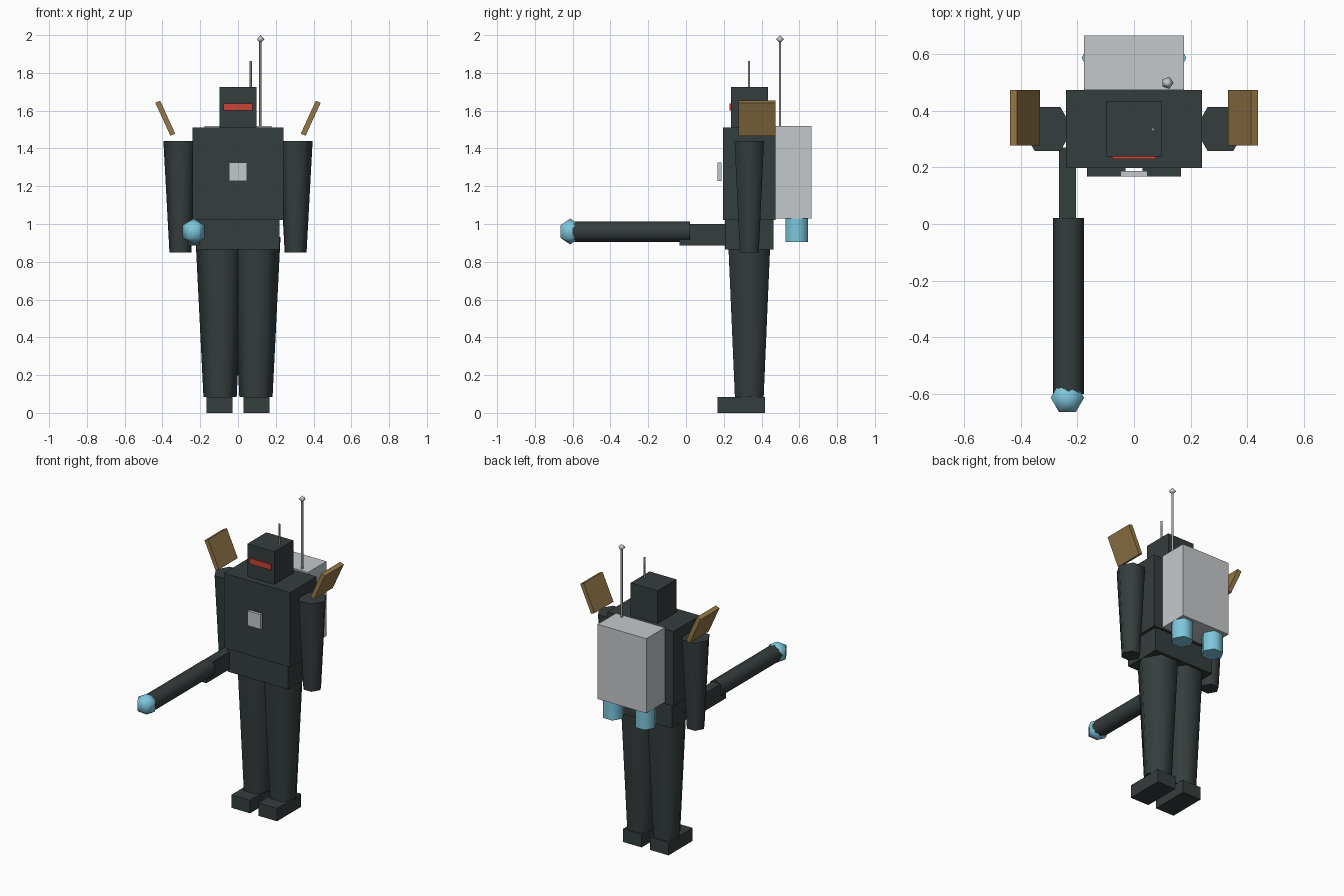
import bpy, bmesh, math
from mathutils import Vector

if "Cube" in bpy.data.objects:
    bpy.data.objects.remove(bpy.data.objects["Cube"])


def make_material(name, r, g, b):
    mat = bpy.data.materials.new(name)
    mat.use_nodes = True
    mat.diffuse_color = (r, g, b, 1)
    mat.node_tree.nodes["Principled BSDF"].inputs["Base Color"].default_value = (r, g, b, 1)
    return mat


DARK = make_material("charcoal", 0.036, 0.047, 0.047)
LIGHT = make_material("light_grey", 0.56, 0.58, 0.60)
GOLD = make_material("bronze", 0.30, 0.19, 0.065)
RED = make_material("red", 0.60, 0.06, 0.04)
BLUE = make_material("sky_blue", 0.21, 0.57, 0.72)
STEEL = make_material("steel", 0.36, 0.36, 0.36)


def add_object(name, bm, mat, loc=(0, 0, 0), rot=(0, 0, 0)):
    bmesh.ops.recalc_face_normals(bm, faces=bm.faces)
    mesh = bpy.data.meshes.new(name)
    bm.to_mesh(mesh)
    bm.free()
    mesh.materials.append(mat)
    ob = bpy.data.objects.new(name, mesh)
    ob.location, ob.rotation_euler = loc, rot
    bpy.context.collection.objects.link(ob)
    return ob


def box(name, lo, hi, mat, tilt=0):
    """Box between two corners, tilted about its own middle."""
    lo, hi = Vector(lo), Vector(hi)
    bm = bmesh.new()
    bmesh.ops.create_cube(bm, size=1)
    bmesh.ops.scale(bm, vec=hi - lo, verts=bm.verts)
    return add_object(name, bm, mat, (lo + hi) / 2, (0, tilt, 0))


def lathe(name, profile, mat, loc, sides=6, rot=(0, 0, 0)):
    """Smooth-sided turned part; profile is (radius, height) from the bottom up."""
    bm = bmesh.new()
    rings = []
    for r, z in profile:
        if r == 0:
            rings.append([bm.verts.new((0, 0, z))])
            continue
        turns = [math.tau * i / sides for i in range(sides)]
        rings.append([bm.verts.new((r * math.cos(a), r * math.sin(a), z)) for a in turns])
    for low, high in zip(rings, rings[1:]):
        for i in range(sides):
            j = (i + 1) % sides
            corners = [low[i % len(low)], low[j % len(low)],
                       high[j % len(high)], high[i % len(high)]]
            bm.faces.new(list(dict.fromkeys(corners))).smooth = True
    # Flat caps with crisp rims
    for ring in (rings[0], rings[-1]):
        if len(ring) > 1:
            for edge in bm.faces.new(ring).edges:
                edge.smooth = False
    return add_object(name, bm, mat, loc, rot)


def ball(name, radius, stacks, mat, loc, sides):
    steps = [math.pi * i / stacks for i in range(1, stacks)]
    mid = [(radius * math.sin(a), -radius * math.cos(a)) for a in steps]
    return lathe(name, [(0, -radius)] + mid + [(0, radius)], mat, loc, sides)


# Body and head
box("torso", (-0.24, 0.197, 1.02), (0.24, 0.473, 1.51), DARK)
box("pelvis", (-0.22, 0.207, 0.865), (0.22, 0.462, 1.02), DARK)
box("head", (-0.098, 0.238, 1.51), (0.098, 0.434, 1.725), DARK)
box("visor", (-0.077, 0.230, 1.602), (0.077, 0.239, 1.638), RED)
box("chest_plate", (-0.047, 0.168, 1.228), (0.047, 0.187, 1.325), LIGHT)

# Backpack
box("backpack", (-0.177, 0.473, 1.03), (0.177, 0.665, 1.52), LIGHT)

# Paired parts
for side, s in (("left", 1), ("right", -1)):
    lathe(side + "_leg", [(0.088, 0.085), (0.13, 0.93)], DARK, (s * 0.095, 0.335, 0))
    box(side + "_foot", (s * 0.098 - 0.068, 0.168, 0), (s * 0.098 + 0.068, 0.418, 0.085), DARK)
    lathe(side + "_arm", [(0.058, 0.85), (0.09, 1.44)], DARK, (s * 0.305, 0.335, 0))
    box(side + "_shoulder_fin", (s * 0.385 - 0.014, 0.277, 1.464),
        (s * 0.385 + 0.014, 0.473, 1.656), GOLD, s * math.radians(24.5))
    lathe(side + "_thruster", [(0.068, 0.905), (0.068, 1.03)], BLUE, (s * 0.117, 0.586, 0))

# Antennas
lathe("long_antenna", [(0.007, 1.52), (0.007, 1.97)], STEEL, (0.118, 0.498, 0))
ball("antenna_tip", 0.022, 2, LIGHT, (0.118, 0.498, 1.978), 5)
lathe("short_antenna", [(0.006, 1.725), (0.006, 1.862)], STEEL, (0.067, 0.334, 0))

# Weapon held at the right hip
box("weapon_grip", (-0.265, -0.035, 0.885), (-0.205, 0.27, 1.0), DARK)
lathe("weapon_barrel", [(0.054, -0.022), (0.054, 0.6)], DARK, (-0.231, 0, 0.96),
      8, (math.pi / 2, 0, 0))
ball("weapon_muzzle", 0.068, 3, BLUE, (-0.235, -0.613, 0.96), 6)
